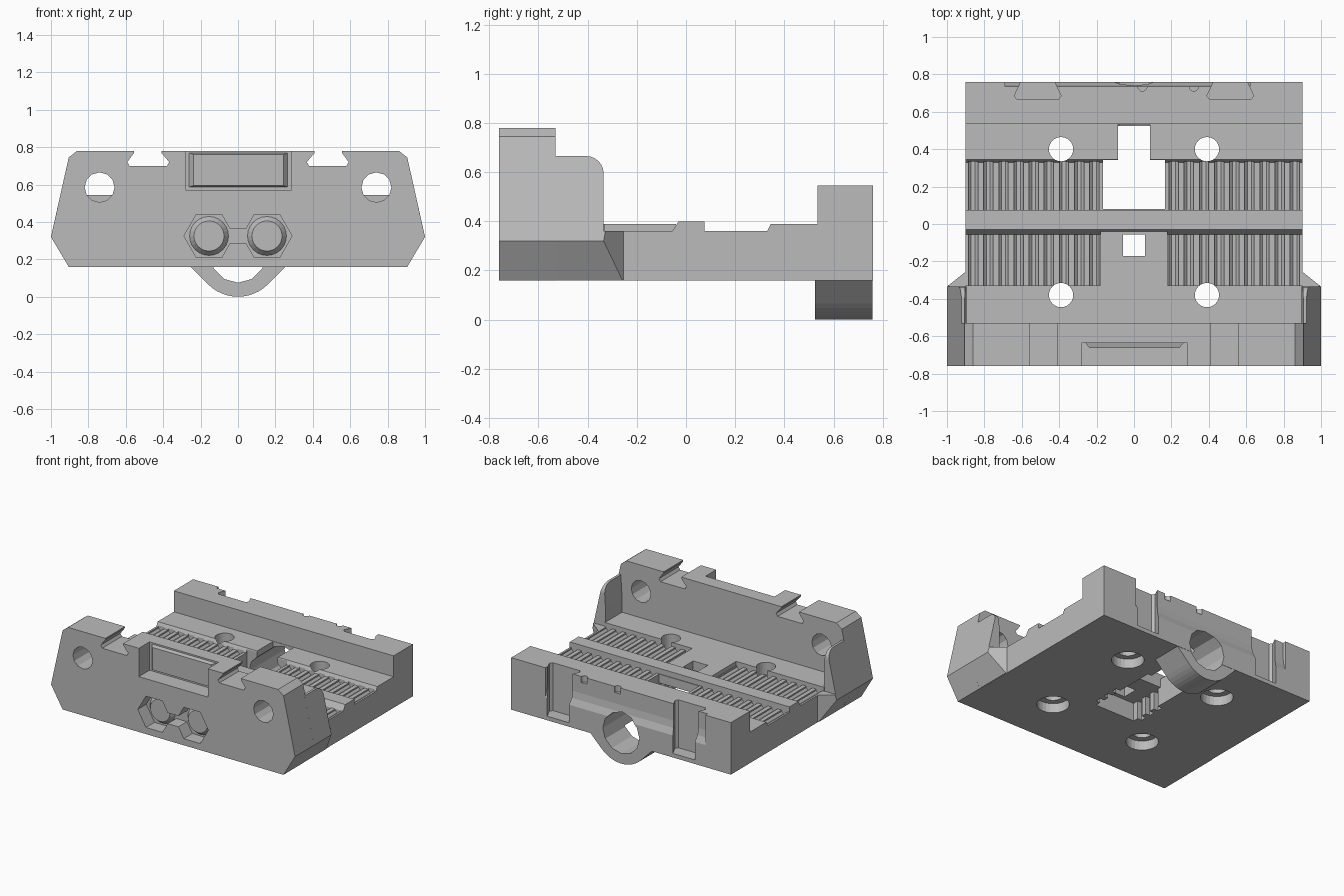
import bpy, bmesh
from math import sin, cos, pi, radians

if "Cube" in bpy.data.objects:
    bpy.data.objects.remove(bpy.data.objects["Cube"], do_unlink=True)

grey = bpy.data.materials.new("plain_grey")
grey.use_nodes = True
grey.diffuse_color = (0.5, 0.5, 0.5, 1)
grey.node_tree.nodes["Principled BSDF"].inputs["Base Color"].default_value = (0.5, 0.5, 0.5, 1)


def prism(name, pts, axis, a, b, end_scale=1.0, centre=(0, 0)):
    """Extrude a 2D outline from a to b along an axis, optionally tapering."""
    def place(p, d, s):
        u, v = (centre[i] + (p[i] - centre[i]) * s for i in (0, 1))
        return {"x": (d, u, v), "y": (u, d, v), "z": (u, v, d)}[axis]
    bm = bmesh.new()
    lo = [bm.verts.new(place(p, a, 1)) for p in pts]
    hi = [bm.verts.new(place(p, b, end_scale)) for p in pts]
    bm.faces.new(lo)
    bm.faces.new(hi)
    n = len(pts)
    for i in range(n):
        j = (i + 1) % n
        bm.faces.new((lo[i], lo[j], hi[j], hi[i]))
    bmesh.ops.recalc_face_normals(bm, faces=bm.faces)
    mesh = bpy.data.meshes.new(name)
    bm.to_mesh(mesh)
    bm.free()
    mesh.materials.append(grey)
    ob = bpy.data.objects.new(name, mesh)
    bpy.context.scene.collection.objects.link(ob)
    return ob


def rect(u0, u1, v0, v1):
    return [(u0, v0), (u1, v0), (u1, v1), (u0, v1)]


def ring(u, v, r, n, start=0.0):
    return [(u + r * cos(start + 2 * pi * i / n), v + r * sin(start + 2 * pi * i / n)) for i in range(n)]


def cut(targets, *shape, **kw):
    """Subtract a prism from each target, then discard the cutter."""
    tool = prism("cutter", *shape, **kw)
    tool.hide_render = True
    for ob in targets:
        mod = ob.modifiers.new("cut", "BOOLEAN")
        mod.operation = "DIFFERENCE"
        mod.solver = "EXACT"
        mod.object = tool
        bpy.context.view_layer.update()
        deps = bpy.context.evaluated_depsgraph_get()
        new = bpy.data.meshes.new_from_object(ob.evaluated_get(deps))
        ob.modifiers.clear()
        ob.data = new
    bpy.data.objects.remove(tool, do_unlink=True)


def mirrored(half):
    return half + [(-u, v) for u, v in reversed(half)]


# Bed with two sunken rows, centre ridge and rear wall
bed = prism("bed", [(-0.55, 0.16), (0.76, 0.16), (0.76, 0.545), (0.535, 0.545), (0.535, 0.39),
                    (0.345, 0.39), (0.33, 0.36), (0.075, 0.36), (0.075, 0.4), (-0.03, 0.4),
                    (-0.055, 0.36), (-0.33, 0.36), (-0.33, 0.39), (-0.55, 0.39)], "x", -0.9, 0.9)
centre_pad = prism("centre_pad", rect(-0.18, 0.18, -0.34, -0.04), "z", 0.3, 0.39)

# Fluted grooves in both rows
for side in (-1, 1):
    for i in range(9):
        x = side * (0.86 - i * 0.081)
        for y0, y1 in ((-0.33, -0.055), (0.075, 0.335)):
            cut([bed], ring(x, 0.36, 0.027, 8, pi / 8), "y", y0, y1)

# Front plate with dovetail slots in its top edge
outline = mirrored([(0.905, 0.16), (1, 0.32), (0.905, 0.745), (0.86, 0.78),
                    (0.555, 0.78), (0.555, 0.77), (0.592, 0.72), (0.58, 0.7),
                    (0.38, 0.7), (0.368, 0.72), (0.41, 0.77), (0.41, 0.78)])
front_plate = prism("front_plate", outline, "y", -0.76, -0.53)
for s in (-1, 1):
    cut([front_plate], ring(s * 0.74, 0.585, 0.08, 12), "y", -0.8, -0.5)

# Open window recess with raised bevelled panel
cut([front_plate], rect(-0.28, 0.285, 0.57, 0.85), "y", -0.8, -0.635)
prism("window_panel", rect(-0.265, 0.27, 0.585, 0.77), "y", -0.63, -0.662,
      end_scale=0.9, centre=(0, 0.678))

# Hex pockets joined by a slot, each with a chamfered rod end
cut([front_plate], rect(-0.06, 0.06, 0.285, 0.365), "y", -0.8, -0.66)
for s, label in ((-1, "right"), (1, "left")):
    cut([front_plate], ring(s * 0.155, 0.325, 0.134, 6), "y", -0.8, -0.66)
    prism(label + "_rod_end", ring(s * 0.155, 0.325, 0.112, 24), "y", -0.65, -0.69,
          end_scale=0.72, centre=(s * 0.155, 0.325))

# Side ears: rounded at the top rear, chamfered into the bed below
arc = [(-0.405 + 0.07 * sin(t), 0.595 + 0.07 * cos(t)) for t in [radians(15 * i) for i in range(7)]]
for s, label in ((-1, "right"), (1, "left")):
    ear = prism(label + "_ear", [(s * 0.895, 0.161), (s * 0.905, 0.161), (s, 0.32),
                                 (s * 0.923, 0.665), (s * 0.905, 0.665), (s * 0.895, 0.5)],
                "y", -0.54, -0.255)
    cut([ear], [(-0.405, 0.8)] + arc + [(-0.335, 0.36), (-0.2, 0.36), (-0.2, 0.8)], "x", s * 0.8, s * 1.1)
    cut([ear], [(s, -0.335), (s * 0.895, -0.251), (s * 0.895, -0.1), (s * 1.1, -0.1), (s * 1.1, -0.335)],
        "z", 0.1, 0.5)

# Rear lug hanging below the wall, with a bore running into the bed
bottom = [(0.225 * sin(t), 0.225 - 0.225 * cos(t)) for t in [radians(45 - 7.5 * i) for i in range(13)]]
lug = prism("rear_lug", [(0.253, 0.17), (0.253, 0.16)] + bottom + [(-0.253, 0.16), (-0.253, 0.17)],
            "y", 0.525, 0.758)
cut([bed, lug], ring(0, 0.225, 0.15, 12, pi / 2), "y", 0.1, 0.8)

# Openings through the bed
cut([bed], rect(-0.165, 0.165, 0.08, 0.342), "z", 0.1, 0.6)
cut([bed], rect(-0.085, 0.085, 0.3, 0.532), "z", 0.2, 0.6)
cut([bed, centre_pad], rect(-0.06, 0.06, -0.17, -0.055), "z", 0.1, 0.6)

# Stepped cavity underneath
for i in range(7):
    w = 0.2 if i % 2 else 0.165
    y = -0.2 + i * 0.042
    cut([bed], rect(-w, w, y, y + 0.043), "z", 0.1, 0.295)

# Bolt holes with counterbores below
for x in (-0.39, 0.39):
    for y in (-0.38, 0.4):
        cut([bed], ring(x, y, 0.065, 24), "z", 0.1, 0.6)
        cut([bed], ring(x, y, 0.11, 24), "z", 0.1, 0.23)

# Back of the rear wall: dovetail sockets, shallow recess and two studs
for s in (-1, 1):
    c = s * 0.515
    half = [(0.08, 0.8), (0.09, 0.76), (0.125, 0.685), (0.11, 0.665)]
    cut([bed], [(c + u, v) for u, v in mirrored(half)], "z", 0.19, 0.7)
cut([bed], [(0.735, 0.7), (0.735, 0.42), (0.742, 0.37), (0.765, 0.31), (0.8, 0.31), (0.8, 0.7)],
    "x", -0.69, 0.62)
for x, label in ((0.045, "inner"), (0.32, "outer")):
    cut([bed], ring(x, 0.735, 0.025, 12), "z", 0.5, 0.6)
